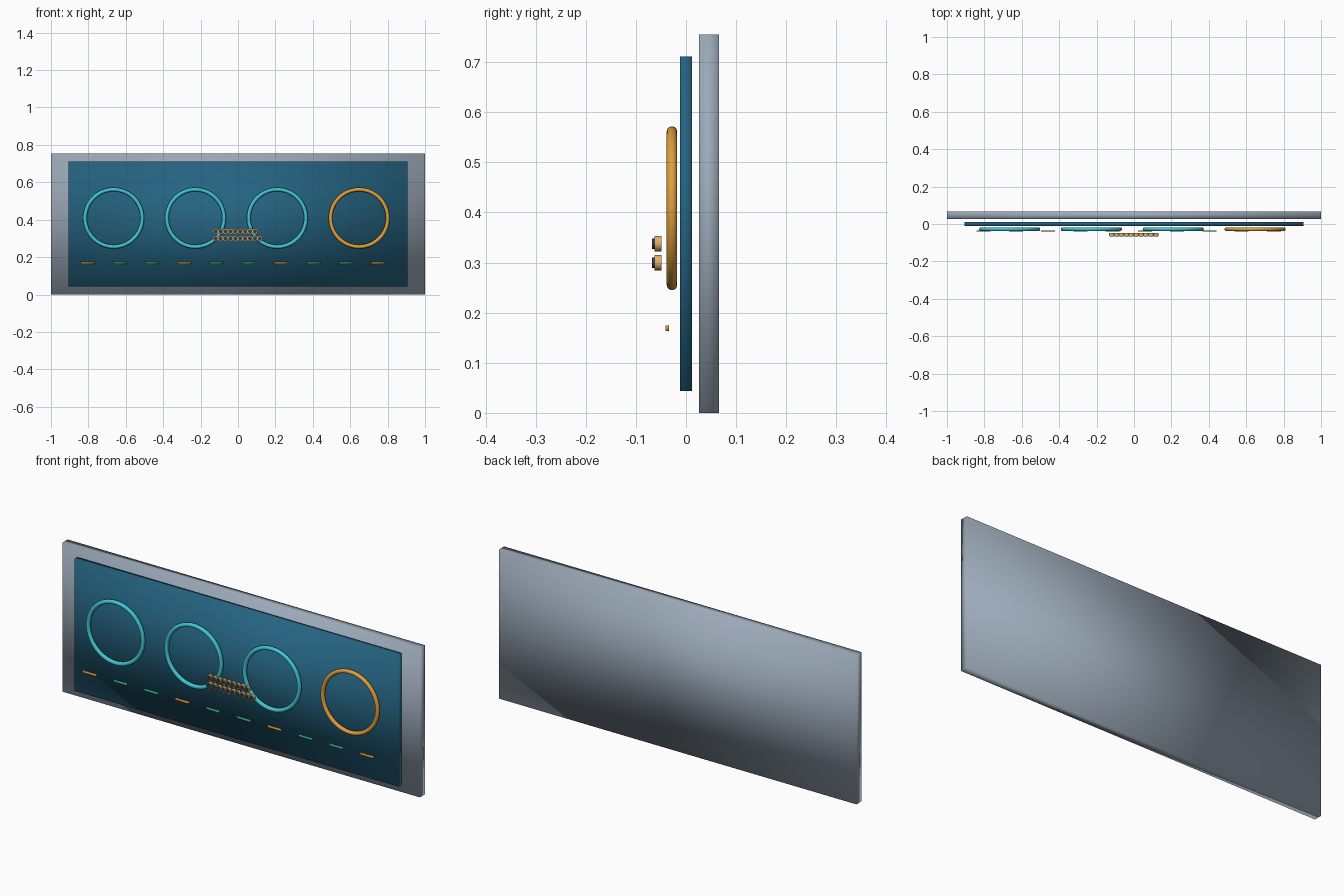
import bpy
import math
from mathutils import Matrix

default = bpy.data.objects.get("Cube")
if default:
    bpy.data.objects.remove(default, do_unlink=True)


def make_material(name, r, g, b):
    mat = bpy.data.materials.new(name)
    mat.use_nodes = True
    mat.diffuse_color = (r, g, b, 1)
    mat.node_tree.nodes["Principled BSDF"].inputs["Base Color"].default_value = (r, g, b, 1)
    return mat


steel = make_material("steel_grey", 0.33, 0.40, 0.48)
blue = make_material("deep_blue", 0.018, 0.125, 0.22)
teal = make_material("teal", 0.05, 0.57, 0.65)
amber = make_material("amber", 0.74, 0.35, 0.045)
green = make_material("green", 0.034, 0.50, 0.24)
brass = make_material("pale_brass", 0.76, 0.43, 0.14)
navy = make_material("dark_navy", 0.025, 0.05, 0.08)


def finish(name, mat):
    """Name, colour and smooth the part that was just added."""
    obj = bpy.context.object
    obj.name = obj.data.name = name
    obj.data.materials.append(mat)
    bpy.ops.object.shade_smooth()
    return obj


def box(name, mat, centre, size):
    bpy.ops.mesh.primitive_cube_add(size=1, location=centre)
    obj = finish(name, mat)
    obj.data.transform(Matrix.Diagonal((*size, 1)))
    return obj


def ring(name, mat, centre, radius, tube):
    bpy.ops.mesh.primitive_torus_add(
        major_radius=radius, minor_radius=tube, major_segments=64, minor_segments=12,
        location=centre, rotation=(math.pi / 2, 0, 0))
    return finish(name, mat)


def disc(name, mat, centre, radius, depth):
    bpy.ops.mesh.primitive_cylinder_add(
        vertices=16, radius=radius, depth=depth,
        location=centre, rotation=(math.pi / 2, 0, 0))
    finish(name, mat)
    bpy.ops.object.shade_smooth_by_angle()


# Backing board and the panel floating in front of it
box("back_board", steel, (0, 0.046, 0.3775), (2, 0.04, 0.755))
box("front_panel", blue, (0, 0, 0.3775), (1.815, 0.024, 0.667))

# Four dial rings, the last one amber
for i in range(4):
    ring(f"dial_ring_{i + 1}", amber if i == 3 else teal,
         (-0.665 + 0.4375 * i, -0.028, 0.4085), 0.153, 0.0105)

# Row of indicator bars, every third one amber
for i in range(10):
    box(f"indicator_bar_{i + 1}", green if i % 3 else amber,
        (-0.804 + 0.1725 * i, -0.0375, 0.169), (0.075, 0.007, 0.011))

# Two left-aligned rows of small capped buttons
for row, (z, count) in enumerate(((0.338, 9), (0.3, 10))):
    for i in range(count):
        x = -0.119 + 0.0262 * i
        disc(f"button_{row + 1}_{i + 1}", brass, (x, -0.056, z), 0.0155, 0.014)
        disc(f"button_cap_{row + 1}_{i + 1}", navy, (x, -0.0645, z), 0.0105, 0.007)
